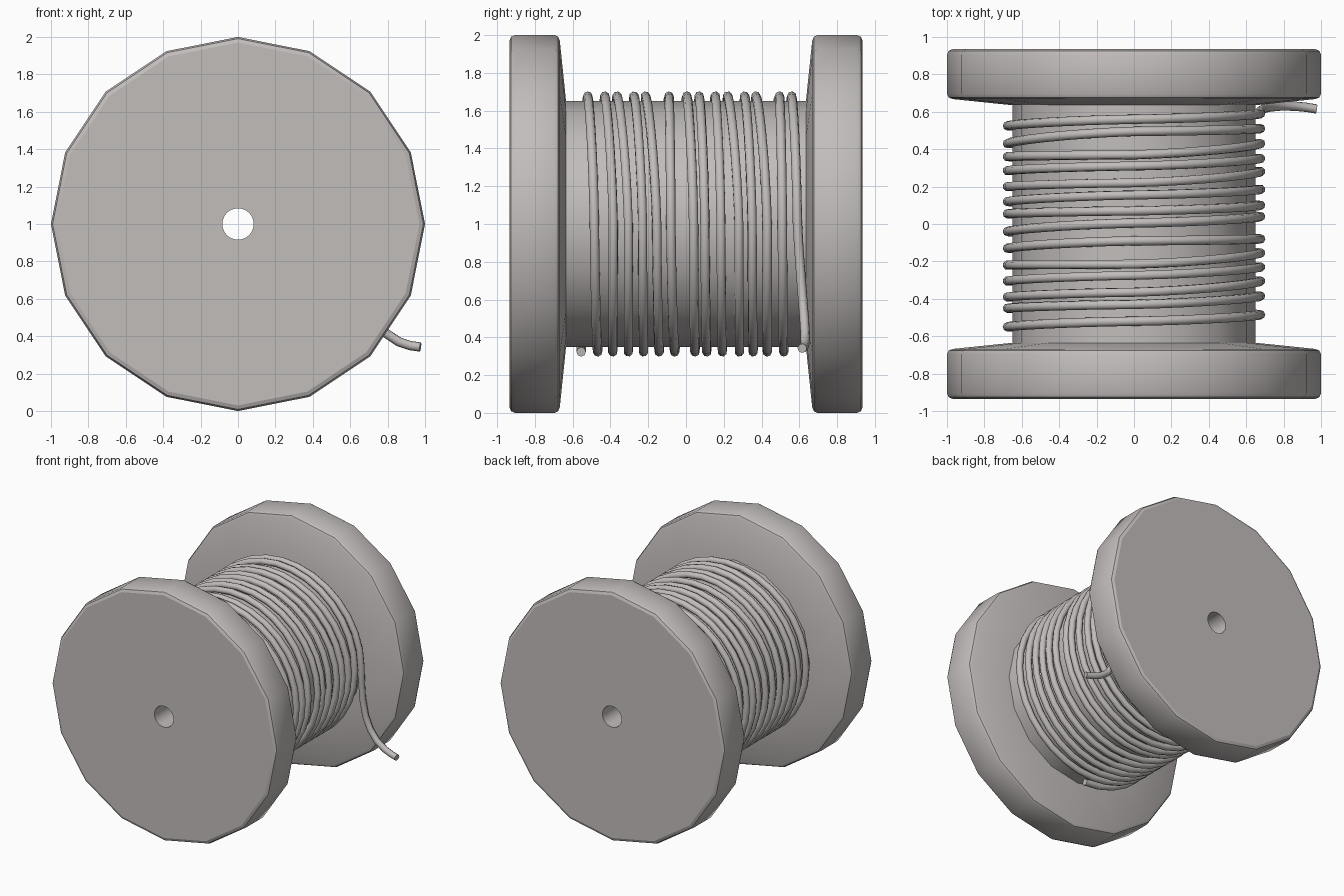
import bpy, bmesh
from math import sin, cos, pi
from mathutils import Vector, Matrix

cube = bpy.data.objects.get("Cube")
if cube:
    bpy.data.objects.remove(cube)

grey = bpy.data.materials.new("warm grey")
grey.use_nodes = True
colour = (0.54, 0.51, 0.50, 1)
grey.diffuse_color = colour
grey.node_tree.nodes["Principled BSDF"].inputs["Base Color"].default_value = colour

AXIS_Z = 1.0
SIDES = 16


def activate(obj):
    bpy.ops.object.select_all(action='DESELECT')
    obj.select_set(True)
    bpy.context.view_layer.objects.active = obj


def lathe(name, profile, sides):
    """Revolve (radius, y) points about the horizontal axle and cap both ends."""
    bm = bmesh.new()
    rings = [[bm.verts.new((r * sin(2 * pi * i / sides), y, AXIS_Z + r * cos(2 * pi * i / sides)))
              for i in range(sides)] for r, y in profile]
    for a, b in zip(rings, rings[1:]):
        for i in range(sides):
            j = (i + 1) % sides
            bm.faces.new((a[i], a[j], b[j], b[i]))
    bm.faces.new(rings[0])
    bm.faces.new(rings[-1])
    bmesh.ops.recalc_face_normals(bm, faces=bm.faces)
    mesh = bpy.data.meshes.new(name)
    bm.to_mesh(mesh)
    bm.free()
    obj = bpy.data.objects.new(name, mesh)
    bpy.context.collection.objects.link(obj)
    mesh.materials.append(grey)
    return obj


# Spool: rounded flanges, tapered inner faces and a straight core
half = [(0.97, 0.935), (0.991, 0.926), (1.0, 0.905), (1.0, 0.695),
        (0.991, 0.677), (0.97, 0.668), (0.65, 0.635)]
spool = lathe("spool", half + [(r, -y) for r, y in reversed(half)], SIDES)

# Axle hole through the whole spool
cutter = lathe("axle_hole_cutter", [(0.084, -1.2), (0.084, 1.2)], 32)
cutter.hide_render = True
activate(spool)
cut = spool.modifiers.new("axle hole", 'BOOLEAN')
cut.operation = 'DIFFERENCE'
cut.solver = 'EXACT'
cut.object = cutter
bpy.ops.object.modifier_apply(modifier=cut.name)
bpy.data.objects.remove(cutter)
bpy.ops.object.shade_smooth_by_angle(angle=0.7)
for face in spool.data.polygons:
    if abs(face.normal.y) > 0.999:
        face.use_smooth = False

# Wire: where each turn crosses the left, top and right of the core
left = [-.55, -.45, -.39, -.305, -.22, -.13, -.04, .055, .12, .2, .285, .36, .43, .525]
top = [-.52, -.43, -.365, -.275, -.215, -.09, .005, .07, .155, .22, .31, .37, .495, .56]
right = [-.485, -.385, -.305, -.23, -.155, -.08, .04, .10, .185, .28, .35, .43, .51, .59]
knots = [-.555]
for i in range(len(top)):
    knots += [left[i], top[i], right[i]]
    if i + 1 < len(top):
        knots.append((right[i] + left[i + 1]) / 2)

STEPS = 8
WIND = 0.677
path = []
for k, (a, b) in enumerate(zip(knots, knots[1:])):
    for s in range(STEPS):
        t = s / STEPS
        ang = (k + t) * pi / 2
        ease = t * t * (3 - 2 * t) * 0.5 + t * 0.5
        path.append(Vector((-WIND * sin(ang), a + (b - a) * ease, AXIS_Z - WIND * cos(ang))))

# Loose tail that leaves the core and bends outwards
path += [Vector(p) for p in [(.677, .59, 1.0), (.675, .597, .88), (.677, .607, .74), (.695, .618, .6),
                             (.73, .626, .5), (.785, .631, .42), (.86, .63, .37), (.92, .624, .35),
                             (.975, .615, .342)]]

curve = bpy.data.curves.new("wound_wire", 'CURVE')
curve.dimensions = '3D'
curve.bevel_depth = 0.025
curve.bevel_resolution = 2
curve.use_fill_caps = True
spline = curve.splines.new('POLY')
spline.points.add(len(path) - 1)
for point, co in zip(spline.points, path):
    point.co = (*co, 1)
curve.materials.append(grey)
wire = bpy.data.objects.new("wound_wire", curve)
bpy.context.collection.objects.link(wire)
activate(wire)
bpy.ops.object.convert(target='MESH')
bpy.ops.object.shade_smooth_by_angle(angle=1.0)
